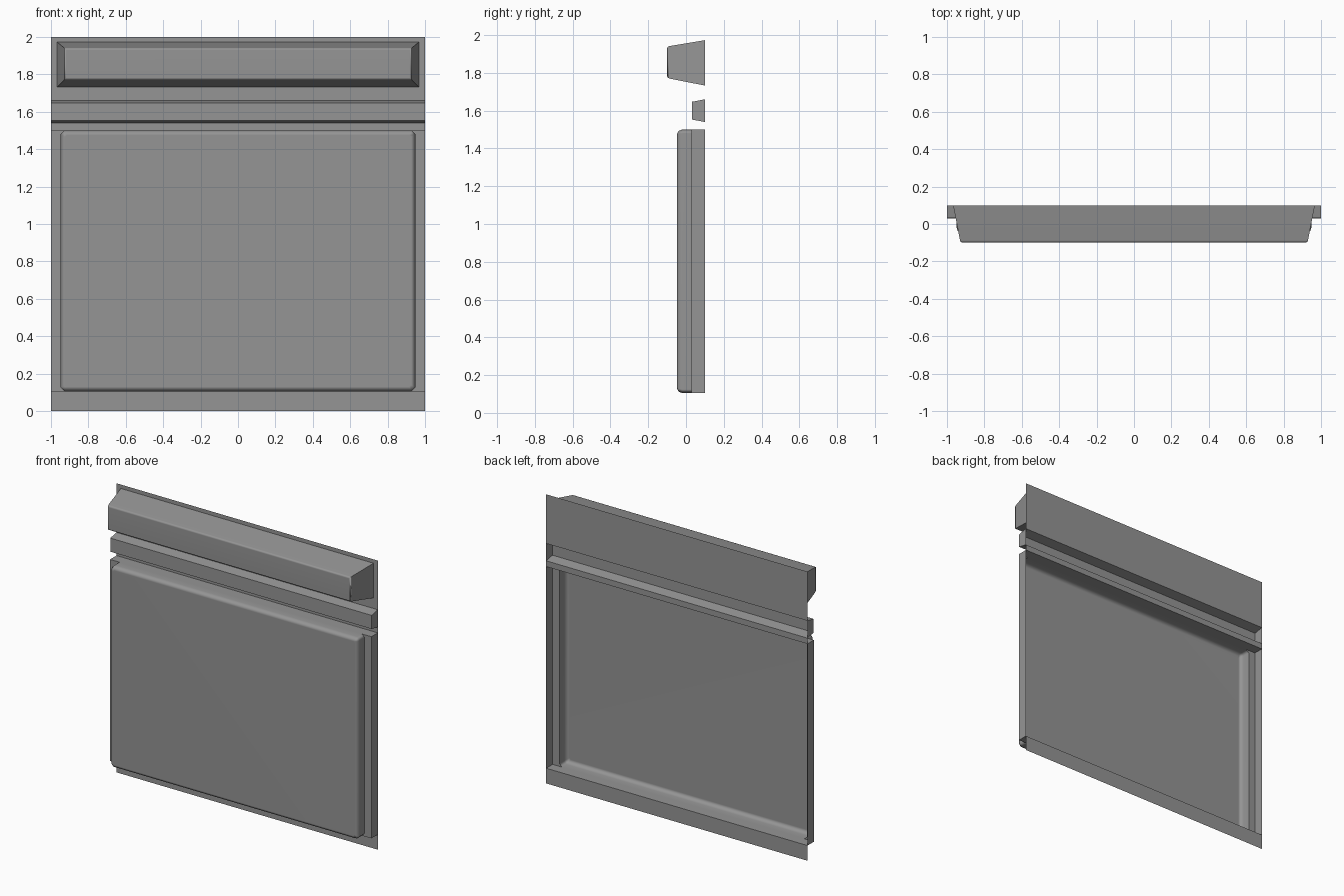
import bpy, bmesh, math

cube = bpy.data.objects.get("Cube")
if cube:
    bpy.data.objects.remove(cube, do_unlink=True)

# Single painted-metal grey
grey = bpy.data.materials.new("plain_grey")
grey.use_nodes = True
colour = (0.3, 0.3, 0.3, 1)
grey.diffuse_color = colour
grey.node_tree.nodes["Principled BSDF"].inputs["Base Color"].default_value = colour

BACK = 0.1


def ring_points(half, low, high, y, cut=0.0):
    """Rectangle facing the front with its four corners cut off."""
    pts = []
    for sx, z, sz, x_first in ((1, low, 1, True), (1, high, -1, False),
                               (-1, high, -1, True), (-1, low, 1, False)):
        a = (sx * (half - cut), y, z)
        b = (sx * half, y, z + sz * cut)
        pts += [a, b] if x_first else [b, a]
    return pts


def pressed_part(name, rings):
    """Open-backed shape made by joining rings and capping the front one."""
    bm = bmesh.new()
    loops = [[bm.verts.new(p) for p in ring_points(*r)] for r in rings]
    for outer, inner in zip(loops, loops[1:]):
        for i in range(len(outer)):
            j = (i + 1) % len(outer)
            bm.faces.new((outer[i], outer[j], inner[j], inner[i]))
    bm.faces.new(loops[-1])
    bmesh.ops.remove_doubles(bm, verts=bm.verts, dist=1e-5)
    # Drop the empty slivers where neighbouring rings share an edge
    slivers = [f for f in bm.faces if f.calc_area() < 1e-7]
    bmesh.ops.delete(bm, geom=slivers, context="FACES")
    bmesh.ops.recalc_face_normals(bm, faces=bm.faces)
    cap = min(bm.faces, key=lambda f: f.calc_center_median().y)
    if cap.normal.y > 0:
        bmesh.ops.reverse_faces(bm, faces=bm.faces)
    mesh = bpy.data.meshes.new(name)
    bm.to_mesh(mesh)
    bm.free()
    mesh.materials.append(grey)
    obj = bpy.data.objects.new(name, mesh)
    bpy.context.collection.objects.link(obj)
    bpy.ops.object.select_all(action="DESELECT")
    obj.select_set(True)
    bpy.context.view_layer.objects.active = obj
    bpy.ops.object.shade_smooth_by_angle(angle=math.radians(50))
    weighted = obj.modifiers.new("flat_centres", "WEIGHTED_NORMAL")
    weighted.keep_sharp = True
    return obj


# Flat sheet strips along the back plane
for name, low, high in (("bottom_strip", 0, 0.105),
                        ("middle_strip", 1.5, 1.54),
                        ("top_sheet", 1.66, 2)):
    pressed_part(name, [(1, low, high, BACK)])

# Large panel: shallow side steps, then a raised field with soft edges
pressed_part("main_panel", [
    (1, 0.105, 1.5, BACK),
    (1, 0.105, 1.5, 0.03),
    (0.948, 0.105, 1.5, 0.03),
    (0.948, 0.105, 1.5, 0.03, 0.02),
    (0.948, 0.105, 1.5, -0.02, 0.02),
    (0.941, 0.113, 1.492, -0.04, 0.016),
    (0.925, 0.13, 1.475, -0.048, 0.01)])

# Narrow full-width ridge with sloping top and bottom
pressed_part("ridge", [
    (1, 1.54, 1.66, BACK),
    (1, 1.553, 1.647, 0.032)])

# Protruding tapered bar with softened front edges
pressed_part("top_bar", [
    (0.967, 1.733, 1.973, BACK),
    (0.93, 1.77, 1.942, -0.088),
    (0.927, 1.774, 1.938, -0.096),
    (0.918, 1.782, 1.93, -0.1)])
